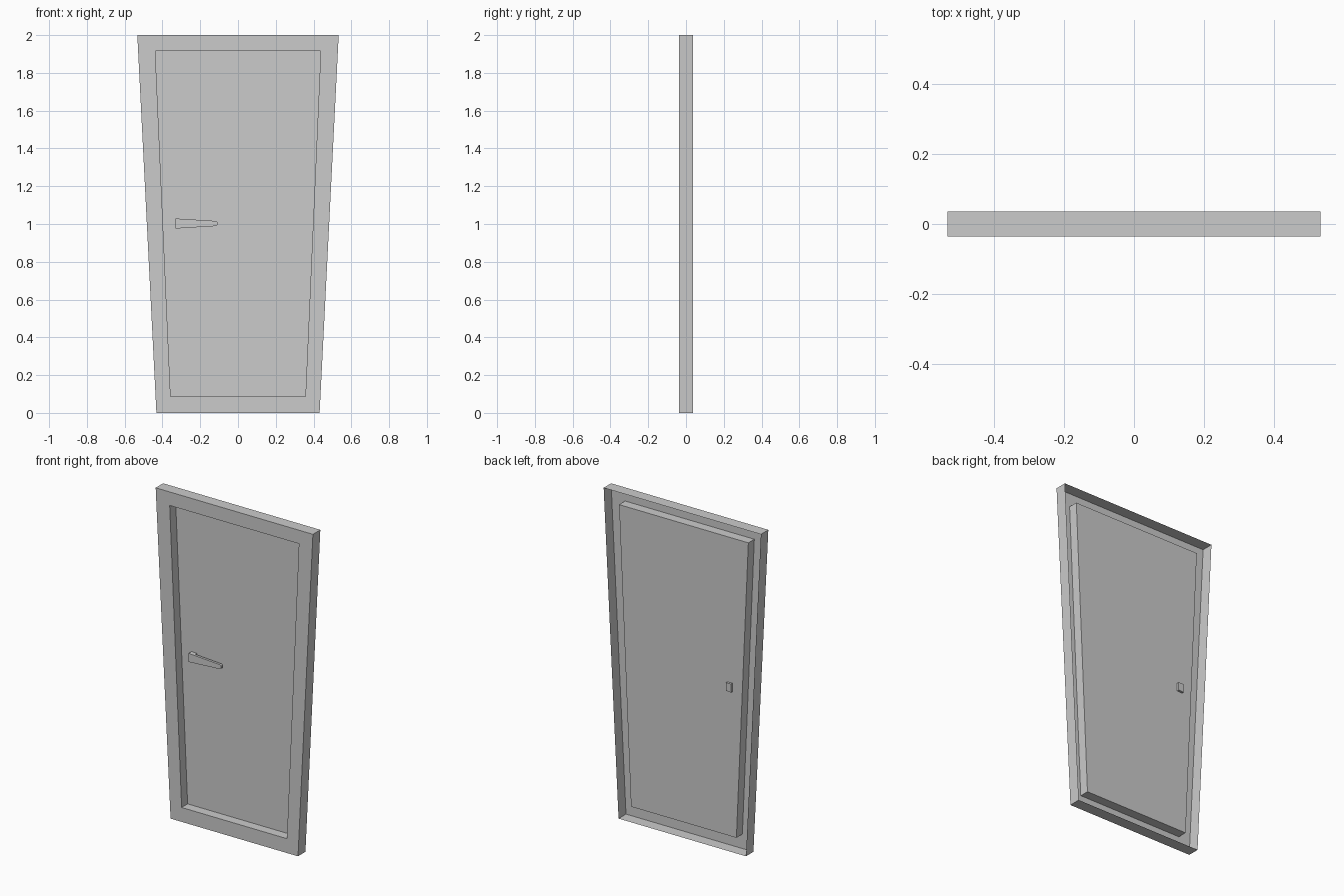
import bpy, bmesh

if "Cube" in bpy.data.objects:
    bpy.data.objects.remove(bpy.data.objects["Cube"])

D = 0.036          # half depth of the frame
PANEL_Y = 0.022    # plane of the sunken panel


def make_object(name, bm):
    bmesh.ops.recalc_face_normals(bm, faces=bm.faces)
    mesh = bpy.data.meshes.new(name)
    bm.to_mesh(mesh)
    bm.free()
    obj = bpy.data.objects.new(name, mesh)
    bpy.context.collection.objects.link(obj)
    return obj


def loop_at(bm, outline, y):
    return [bm.verts.new((x, y, z)) for x, z in outline]


def bridge(bm, a, b):
    n = len(a)
    for i in range(n):
        j = (i + 1) % n
        bm.faces.new((a[i], a[j], b[j], b[i]))


def trapezoid(z0, half0, z1, half1):
    return [(-half0, z0), (half0, z0), (half1, z1), (-half1, z1)]


def prism(name, outline, y0, y1):
    bm = bmesh.new()
    a, b = loop_at(bm, outline, y0), loop_at(bm, outline, y1)
    bridge(bm, a, b)
    bm.faces.new(a)
    bm.faces.new(b)
    return make_object(name, bm)


# Door leaf: folded sheet, open at the back, with a sunken centre panel
outer = trapezoid(0.0, 0.432, 2.0, 0.533)
inner = trapezoid(0.088, 0.357, 1.917, 0.438)
bm = bmesh.new()
loops = [loop_at(bm, o, y) for o, y in
         ((outer, D), (outer, -D), (inner, -D), (inner, PANEL_Y))]
for a, b in zip(loops, loops[1:]):
    bridge(bm, a, b)
bm.faces.new(loops[-1])
leaf = make_object("door_leaf", bm)
# make the front face forward
if leaf.data.polygons[-1].normal.y > 0:
    leaf.data.flip_normals()

# Tapered lever with a clipped tip
prism("handle_lever",
      [(-0.33, 0.976), (-0.117, 0.989), (-0.109, 0.995),
       (-0.109, 1.010), (-0.117, 1.016), (-0.33, 1.029)],
      -0.007, 0.008)

# Stem carrying the lever through the panel to the back
prism("handle_stem",
      [(-0.33, 0.976), (-0.295, 0.978), (-0.295, 1.027), (-0.33, 1.029)],
      0.008, D)
